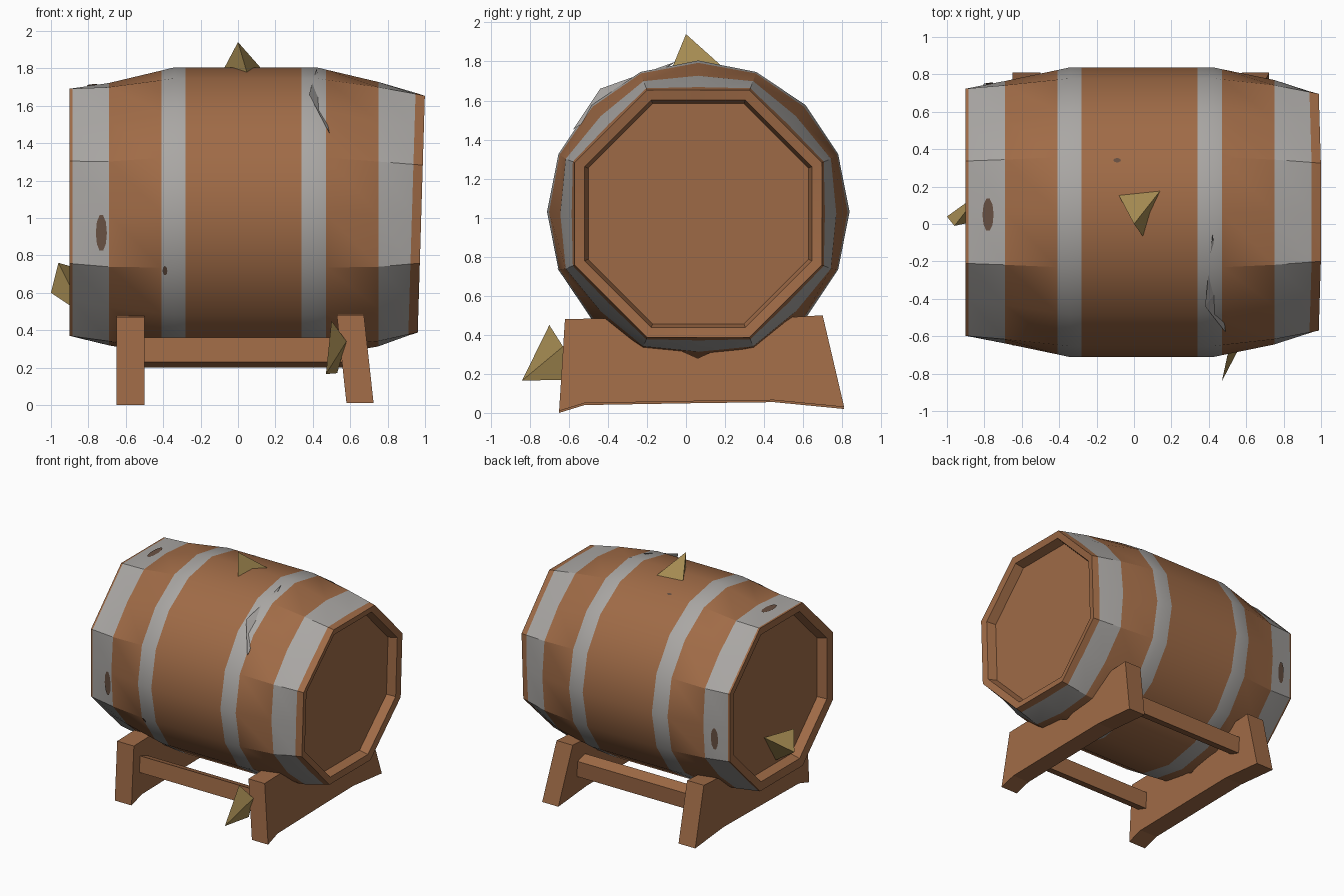
import bpy, bmesh, math
from mathutils import Vector
from mathutils.bvhtree import BVHTree

if "Cube" in bpy.data.objects:
    bpy.data.objects.remove(bpy.data.objects["Cube"])


def material(name, rgb):
    m = bpy.data.materials.new(name)
    m.diffuse_color = (*rgb, 1)
    m.use_nodes = True
    m.node_tree.nodes["Principled BSDF"].inputs["Base Color"].default_value = m.diffuse_color
    return m


WOOD = material("brown wood", (0.35, 0.147, 0.062))
IRON = material("grey iron", (0.40, 0.385, 0.37))
GOLD = material("dull gold", (0.38, 0.26, 0.085))
STAIN = material("dark stain", (0.14, 0.082, 0.055))


def make(name, bm, mats):
    bmesh.ops.recalc_face_normals(bm, faces=bm.faces)
    me = bpy.data.meshes.new(name)
    bm.to_mesh(me)
    ob = bpy.data.objects.new(name, me)
    for m in mats:
        me.materials.append(m)
    bpy.context.collection.objects.link(ob)
    return ob


# Barrel: 16-sided rings along x that turn into octagons at both ends
CY, SIDES = 0.063, 16
KEYS = [(-0.90, 0.715, 1.0, 1.03), (-0.69, 0.735, 0.6, 1.02), (-0.34, 0.775, 0.0, 1.03),
        (0.42, 0.775, 0.0, 1.03), (0.75, 0.735, 0.5, 1.02), (0.98, 0.685, 1.0, 1.02)]


def shape_at(x):
    for a, b in zip(KEYS, KEYS[1:]):
        if x <= b[0]:
            t = (x - a[0]) / (b[0] - a[0])
            return [a[i] + (b[i] - a[i]) * t for i in (1, 2, 3)]
    return KEYS[-1][1:]


def ring(bm, x, r, octo, cz):
    verts = []
    for k in range(SIDES):
        a = -math.pi / 2 + k * 2 * math.pi / SIDES
        rr = r if k % 2 else r * (1 - octo * (1 - math.cos(math.pi / 8)))
        z = rr * math.sin(a)
        lean = 0.03 * z if x > 0.8 else 0
        verts.append(bm.verts.new((x + lean, CY + rr * math.cos(a), cz + z)))
    return verts


bm = bmesh.new()
cuts = [-0.90, -0.885, -0.69, -0.41, -0.34, -0.28, 0.34, 0.42, 0.47, 0.75, 0.93, 0.98]
hoops = [(-0.885, -0.69), (-0.41, -0.28), (0.34, 0.47), (0.75, 0.93)]
rows = [(-0.82, 0.62, 1.0, 1.03), (-0.89, 0.645, 1.0, 1.03)]
rows += [(x, *shape_at(x)) for x in cuts]
rows += [(0.97, 0.63, 1.0, 1.02), (0.90, 0.61, 1.0, 1.02)]
rings = [ring(bm, *r) for r in rows]
for i in range(len(rings) - 1):
    mid = (rows[i][0] + rows[i + 1][0]) / 2
    skin = 2 <= i < len(rings) - 3
    for k in range(SIDES):
        n = (k + 1) % SIDES
        f = bm.faces.new((rings[i][k], rings[i][n], rings[i + 1][n], rings[i + 1][k]))
        f.material_index = int(skin and any(a < mid < b for a, b in hoops))
bm.faces.new(rings[0])
bm.faces.new(rings[-1])
barrel = make("barrel", bm, [WOOD, IRON])
tree = BVHTree.FromBMesh(bm)
bpy.context.view_layer.objects.active = barrel
barrel.select_set(True)
bpy.ops.object.shade_smooth_by_angle(angle=math.radians(28))
barrel.select_set(False)


# Prism: a y-z profile between two x planes, leaning with height
def prism(name, profile, x0, x1, lean=0.0, lift=0.0):
    bm = bmesh.new()
    a, b = ([bm.verts.new((x + lean * z, y, z + lift)) for y, z in profile] for x in (x0, x1))
    bm.faces.new(a)
    bm.faces.new(b)
    for i in range(len(a)):
        j = (i + 1) % len(a)
        bm.faces.new((a[i], a[j], b[j], b[i]))
    return make(name, bm, [WOOD])


# Cradle: two end boards and two cross bars
board = [(-0.65, 0.0), (-0.52, 0.04), (0.06, 0.05), (0.45, 0.055), (0.81, 0.02), (0.70, 0.49),
         (0.53, 0.48), (0.06, 0.27), (-0.40, 0.475), (-0.62, 0.47)]
prism("left_cradle_board", board, -0.65, -0.50)
prism("right_cradle_board", board, 0.58, 0.725, lean=-0.11, lift=0.01)
for name, y in (("front_cross_bar", -0.50), ("back_cross_bar", 0.56)):
    prism(name, [(y - 0.05, 0.23), (y + 0.04, 0.20), (y + 0.05, 0.33), (y - 0.04, 0.36)], -0.53, 0.58)


# Tetrahedral taps and torn hoop
def tetra(name, pts, mat):
    bm = bmesh.new()
    v = [bm.verts.new(p) for p in pts]
    for i in range(4):
        bm.faces.new([v[j] for j in range(4) if j != i])
    make(name, bm, [mat])


tetra("top_plug", [(0, 0, 1.94), (-0.09, 0.17, 1.77), (0.15, 0.19, 1.77), (0.05, -0.07, 1.77)], GOLD)
tetra("left_tap", [(-1.0, 0.04, 0.60), (-0.96, -0.01, 0.76), (-0.82, 0.17, 0.72), (-0.82, 0.02, 0.48)], GOLD)
tetra("front_tap", [(0.47, -0.84, 0.165), (0.50, -0.70, 0.45), (0.58, -0.63, 0.34), (0.53, -0.62, 0.17)], GOLD)
tetra("torn_hoop", [(0.42, -0.05, 1.80), (0.49, -0.58, 1.45), (0.38, -0.44, 1.66), (0.45, -0.35, 1.64)], IRON)


# Stains: thin ellipses laid on the barrel where a ray hits it
def stain(name, pos, normal, w, h):
    n = Vector(normal).normalized()
    u = (Vector((1, 0, 0)) - n * n.x).normalized()
    v = n.cross(u)
    bm = bmesh.new()
    ring_v = []
    for k in range(10):
        a = k * math.tau / 10
        ring_v.append(bm.verts.new(Vector(pos) + n * 0.004 + u * w * math.cos(a) + v * h * math.sin(a)))
    bm.faces.new(ring_v)
    make(name, bm, [STAIN])


spots = [((-0.73, -3, 0.92), (0, 1, 0), 0.03, 0.10), ((-0.39, -3, 0.72), (0, 1, 0), 0.013, 0.03),
         ((-0.78, 0.05, 3), (0, 0, -1), 0.03, 0.09), ((-0.09, 0.34, 3), (0, 0, -1), 0.02, 0.012),
         ((-0.78, 3, 0.92), (0, -1, 0), 0.03, 0.09)]
for i, (o, d, w, h) in enumerate(spots):
    hit, nrm, _, _ = tree.ray_cast(Vector(o), Vector(d))
    if hit:
        stain(f"barrel_stain_{i + 1}", hit, nrm if nrm.dot(Vector(d)) < 0 else -nrm, w, h)
